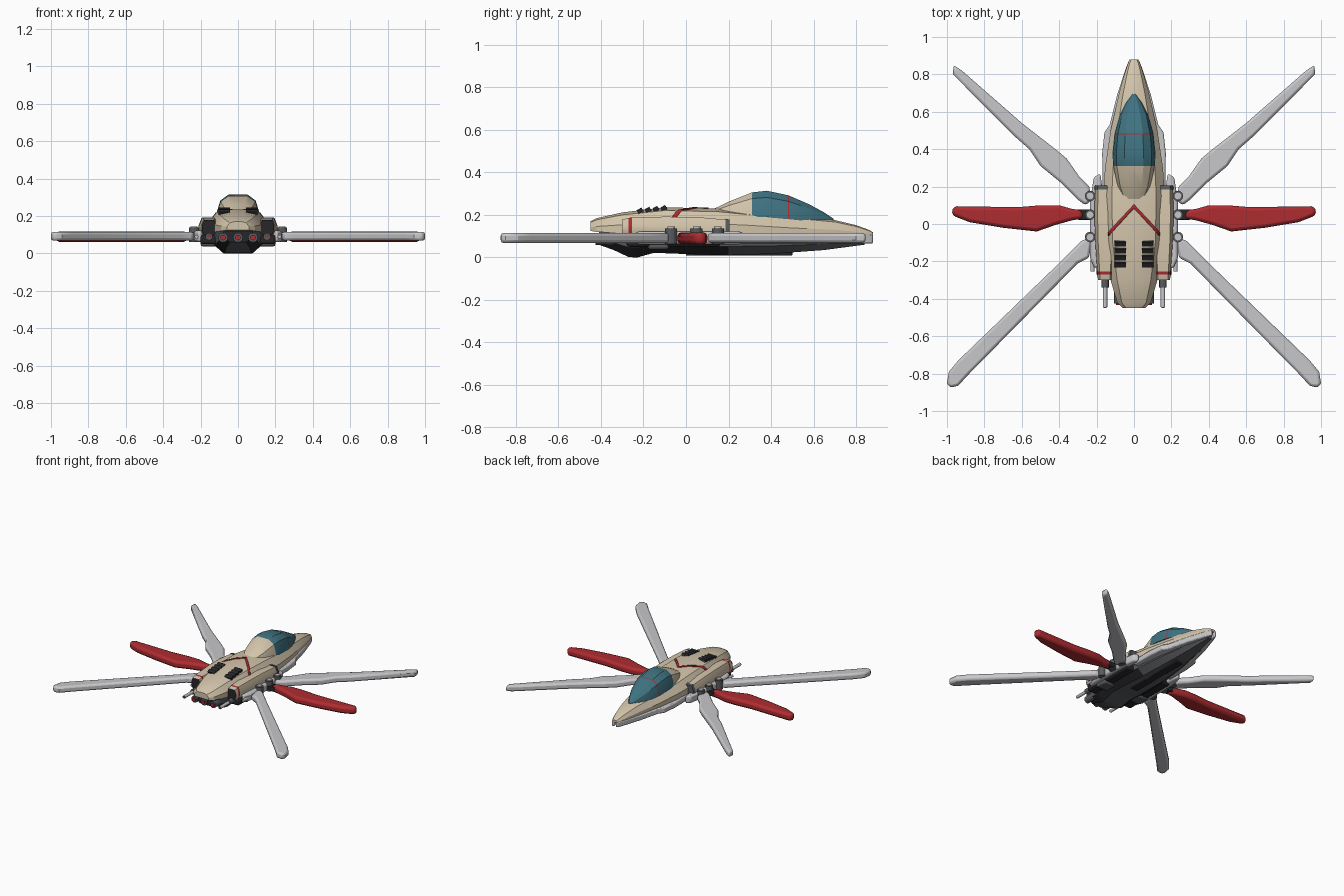
import bpy, bmesh, math
from mathutils import Matrix, Vector
from mathutils.bvhtree import BVHTree

if "Cube" in bpy.data.objects:
    bpy.data.objects.remove(bpy.data.objects["Cube"])


def material(name, r, g, b):
    mat = bpy.data.materials.new(name)
    mat.use_nodes = True
    mat.diffuse_color = (r, g, b, 1)
    mat.node_tree.nodes["Principled BSDF"].inputs["Base Color"].default_value = (r, g, b, 1)
    return mat


cream = material("cream", .66, .56, .41)
grey = material("light grey", .57, .57, .59)
red = material("red", .42, .025, .03)
glass = material("teal glass", .05, .17, .22)
dark = material("dark grey", .1, .105, .115)
black = material("black", .02, .02, .023)
parts = []


def finish(name, bm, mats, mirror=False, bevel=0, rule=None):
    """Turn a bmesh into an object; rule(face) picks the material slot."""
    bmesh.ops.recalc_face_normals(bm, faces=bm.faces)
    if rule:
        for face in bm.faces:
            face.material_index = rule(face)
    mesh = bpy.data.meshes.new(name)
    bm.to_mesh(mesh)
    bm.free()
    obj = bpy.data.objects.new(name, mesh)
    bpy.context.collection.objects.link(obj)
    for mat in mats:
        mesh.materials.append(mat)
    if bevel:
        mod = obj.modifiers.new("bevel", "BEVEL")
        mod.width, mod.segments = bevel, 2
        mod.limit_method, mod.angle_limit = "ANGLE", math.radians(50)
    if mirror:
        obj.modifiers.new("mirror", "MIRROR")
    parts.append(obj)
    return obj


def loft(name, half, sections, mats, centre=0, **options):
    """Sections are (y, half width, bottom, top); half is the right half of the profile."""
    profile = half + [(-u, v) for u, v in reversed(half)]
    bm = bmesh.new()
    rings = [[bm.verts.new((centre + u * w, y, lo + v * (hi - lo))) for u, v in profile]
             for y, w, lo, hi in sections]
    n = len(profile)
    for a, b in zip(rings, rings[1:]):
        for i in range(n):
            j = (i + 1) % n
            bm.faces.new((a[i], a[j], b[j], b[i]))
    bm.faces.new(rings[0])
    bm.faces.new(rings[-1])
    return finish(name, bm, mats, **options)


def plate(name, outline, low, high, mat, bevel=.008, mirror=True):
    bm = bmesh.new()
    base = bm.faces.new([bm.verts.new((x, y, low)) for x, y in outline])
    top = bmesh.ops.extrude_face_region(bm, geom=[base])["geom"]
    for item in top:
        if isinstance(item, bmesh.types.BMVert):
            item.co.z = high
    return finish(name, bm, [mat], mirror, bevel)


def box(name, centre, size, mat, tilt=0, bevel=.004, mirror=True):
    bm = bmesh.new()
    place = Matrix.Translation(centre) @ Matrix.Rotation(tilt, 4, "X") @ Matrix.Diagonal((*size, 1))
    bmesh.ops.create_cube(bm, size=1, matrix=place)
    return finish(name, bm, [mat], mirror, bevel)


def tube(name, centre, radius, length, mat, along_y=True, mirror=True, taper=1):
    bm = bmesh.new()
    turn = Matrix.Rotation(math.pi / 2 if along_y else 0, 4, "X")
    bmesh.ops.create_cone(bm, cap_ends=True, segments=12, radius1=radius, radius2=radius * taper,
                          depth=length, matrix=Matrix.Translation(centre) @ turn)
    return finish(name, bm, [mat], mirror)


# Upper hull
shell = [(1, 0), (1, .4), (.72, .88), (.3, 1)]
hull = loft("upper_hull", shell, [
    (-.45, .06, .125, .17), (-.42, .09, .12, .185), (-.3, .125, .115, .212), (-.1, .158, .11, .236),
    (.15, .165, .11, .23), (.3, .155, .11, .213), (.5, .125, .1, .197), (.7, .08, .1, .176),
    (.8, .052, .1, .152), (.86, .032, .1, .13), (.88, .02, .1, .118)], [cream])

# Canopy with rear fairing and a thin frame
loft("canopy", [(1, 0), (.97, .3), (.82, .75), (.45, 1)], [
    (.13, .06, .19, .228), (.2, .09, .19, .262), (.31, .112, .19, .306), (.38, .115, .19, .314),
    (.479, .105, .18, .293), (.485, .104, .18, .291), (.58, .078, .17, .25), (.65, .042, .165, .212),
    (.695, .01, .16, .182)], [cream, glass, red],
    rule=lambda f: 2 if .481 < f.calc_center_median().y < .483
    else int(f.calc_center_median().y > .31))

# Belly with alternating panels towards the tail
loft("belly", [(.55, 0), (.92, .4), (1, 1)], [
    (-.41, .08, .06, .125), (-.34, .11, .035, .12), (-.27, .13, .002, .115), (-.23, .14, 0, .115),
    (-.15, .15, .022, .115), (-.05, .155, .018, .115), (.2, .145, .01, .115), (.42, .115, .018, .11),
    (.65, .07, .035, .105), (.84, .025, .06, .105)], [dark, black],
    rule=lambda f: int(f.calc_center_median().y < .1 and f.index % 2 == 0))
box("keel", (0, .25, .018), (.06, .5, .018), black, mirror=False)

# Strakes beside the nose
plate("nose_strake", [(.005, .88), (.025, .88), (.045, .83), (.09, .69), (.13, .53), (.158, .49),
                      (.17, .38), (.168, .2), (.12, .2), (.07, .6)], .065, .108, grey)

# Side nacelles with red bands and dark intakes
loft("nacelle", [(.7, 0), (1, .3), (1, .6), (.7, 1)], [
    (-.3, .038, .1, .178), (-.27, .04, .095, .186), (-.255, .041, .095, .188), (-.1, .052, .085, .192),
    (.05, .057, .085, .19), (.19, .053, .085, .178)], [cream, red, black], centre=.155, mirror=True,
    rule=lambda f: 2 if abs(f.normal.y) > .9 else
    int(-.27 < f.calc_center_median().y < -.255))
loft("nacelle_collar", [(.7, 0), (1, .3), (1, .6), (.7, 1)],
     [(.185, .057, .08, .183), (.205, .054, .08, .178)], [dark], centre=.155, mirror=True)
box("lower_engine", (.145, -.06, .075), (.11, .44, .05), black, bevel=.012)
box("engine_panel", (.15, -.13, .065), (.1, .1, .055), dark, bevel=.012)

# Wing mounts
plate("mount_rail", [(.17, -.21), (.21, -.24), (.235, -.18), (.235, .12), (.215, .25),
                     (.18, .27), (.17, .2)], .062, .122, grey, .012)
box("centre_link", (.25, .05, .088), (.1, .055, .035), black)
for y in (-.07, .05, .15):
    tube("wing_pivot", (.235, y, .1), .028, .075, dark, along_y=False)
    tube("pivot_cap", (.235, y, .138), .018, .014, grey, along_y=False)

# Six radiating blades
plate("front_blade", [(.225, .13), (.24, .2), (.29, .25), (.36, .35), (.42, .4), (.6, .54),
                      (.92, .82), (.965, .85), (.968, .8), (.64, .47), (.56, .4), (.5, .31),
                      (.39, .22), (.3, .13), (.26, .1)], .068, .116, grey, .014)
plate("rear_blade", [(.225, -.07), (.28, -.09), (.38, -.19), (.94, -.73), (.99, -.79), (1, -.85),
                     (.985, -.875), (.94, -.865), (.89, -.81), (.3, -.21), (.24, -.18)],
      .068, .116, grey, .014)
plate("middle_blade", [(.27, .03), (.28, .075), (.33, .08), (.4, .1), (.5, .1), (.62, .09),
                       (.95, .095), (.975, .08), (.97, .045), (.88, .01), (.7, -.02),
                       (.52, -.04), (.42, -.005), (.33, .02)], .062, .118, red, .018)

# Tail barrels and nozzles
tube("tail_barrel", (.155, -.34, .09), .012, .21, grey)
tube("barrel_sleeve", (.155, -.3, .09), .02, .08, dark)
tube("side_barrel", (.222, -.17, .09), .01, .17, grey)
for x in (0, .08):
    tube("nozzle", (x, -.375, .085), .026, .1, dark, mirror=x > 0)
    tube("nozzle_core", (x, -.428, .085), .015, .012, red, mirror=x > 0)
tube("barrel_tip", (.155, -.446, .09), .009, .006, red)

# Louvres on the rear deck
for k in range(4):
    y = -.105 - k * .037
    box("louvre", (.073, y, .232 - k * .004), (.06, .026, .02), black, tilt=.5, bevel=0)
    box("louvre_lip", (.073, y + .013, .229 - k * .004), (.05, .006, .016), dark, bevel=0)

# Chevron laid onto the hull surface
tree = BVHTree.FromPolygons([v.co for v in hull.data.vertices],
                            [p.vertices[:] for p in hull.data.polygons])
bm = bmesh.new()
rows = []
for k in range(15):
    x = k * .01
    row = []
    for offset in (0, -.022):
        hit = tree.ray_cast(Vector((x, .105 - x * 1.07 + offset, 1)), Vector((0, 0, -1)))[0]
        row.append(bm.verts.new(hit + Vector((0, 0, .004))))
    rows.append(row)
for a, b in zip(rows, rows[1:]):
    bm.faces.new((a[0], a[1], b[1], b[0]))
finish("chevron", bm, [red], mirror=True).modifiers.new("thickness", "SOLIDIFY").thickness = .005

# Smooth shading with sharp creases
bpy.ops.object.select_all(action="DESELECT")
for obj in parts:
    obj.select_set(True)
bpy.context.view_layer.objects.active = parts[0]
bpy.ops.object.shade_smooth_by_angle(angle=math.radians(25))
